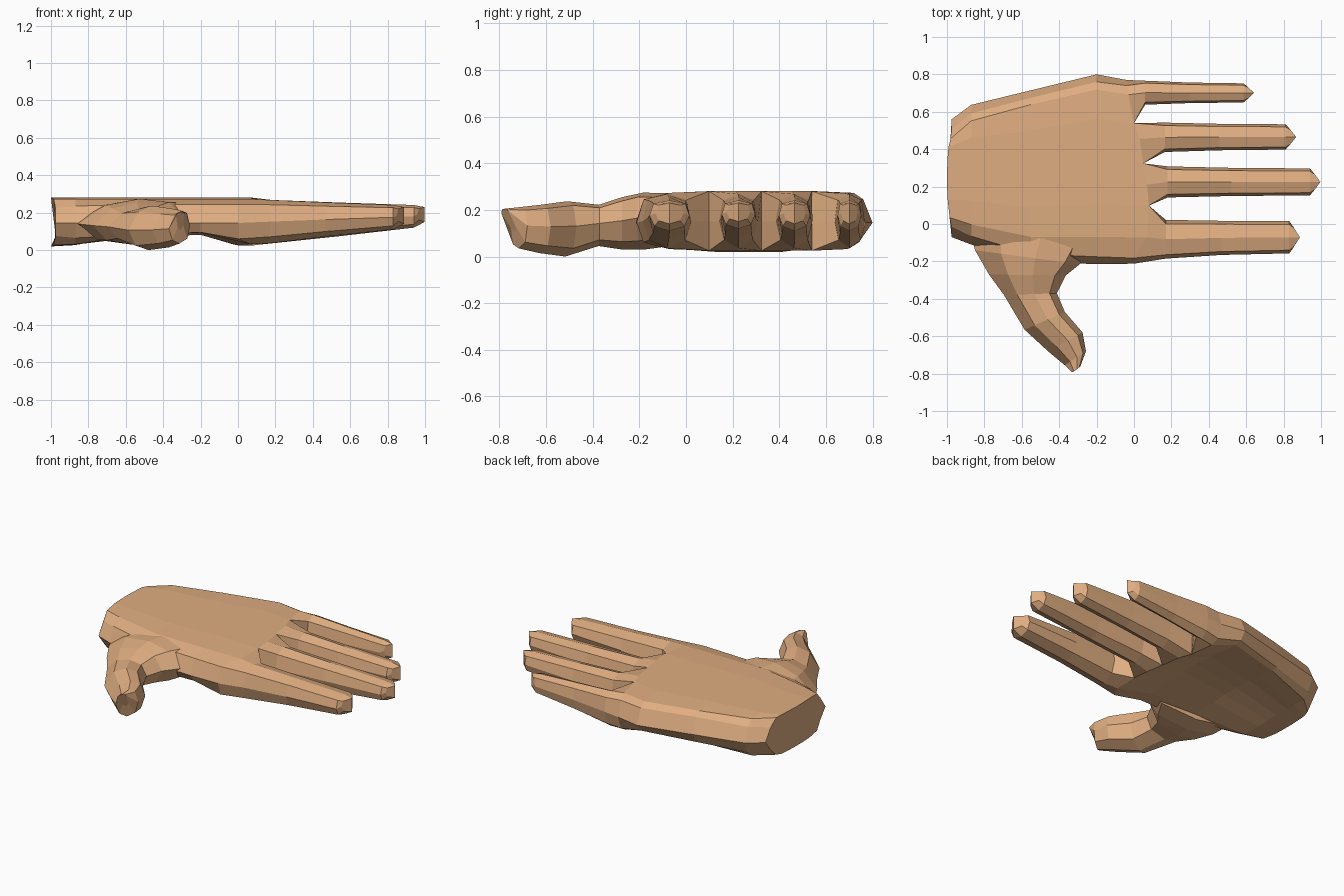
import bpy, bmesh, math

if "Cube" in bpy.data.objects:
    bpy.data.objects.remove(bpy.data.objects["Cube"])

skin = bpy.data.materials.new("skin")
skin.diffuse_color = (0.74, 0.42, 0.22, 1)
skin.use_nodes = True
skin.node_tree.nodes["Principled BSDF"].inputs["Base Color"].default_value = skin.diffuse_color


def finish(bm, name):
    bmesh.ops.recalc_face_normals(bm, faces=bm.faces)
    mesh = bpy.data.meshes.new(name)
    bm.to_mesh(mesh)
    bm.free()
    mesh.materials.append(skin)
    obj = bpy.data.objects.new(name, mesh)
    bpy.context.collection.objects.link(obj)
    return obj


def bridge(bm, a, b):
    n = len(a)
    for i in range(n):
        j = (i + 1) % n
        bm.faces.new((a[i], a[j], b[j], b[i]))


# boxy eight-sided finger section, and a thumb section leaning to its inner side
FINGER = [(-.8, .78), (0, 1), (.8, .78), (1, 0), (.75, -.7), (0, -1), (-.75, -.7), (-1, 0)]
THUMB = [(-.5, .72), (.15, 1), (.72, .85), (1, .1), (.75, -.7), (0, -1), (-.65, -.8), (-1, -.1)]

# ---- palm and fingers: one skin, palm rings split into four finger cells ----
bm = bmesh.new()
T = [0, .143, .316, .43, .546, .68, .765, .92, 1]   # webs and finger centres across the palm


def palm_ring(xs, y0, y1, zt, zb, cup, inset, drop, bulge=0):
    def y(i):
        raw = y0 + T[i] * (y1 - y0)
        low = y0 + inset * (1 if i == 0 else 1.9)
        high = y1 - inset * (1 if i == 8 else 1.9)
        if i in (0, 8):
            return low if i == 0 else high
        return min(max(raw, low), high) if i in (1, 7) else raw

    def x(i):
        return xs[i] - bulge * math.sin(math.pi * T[i])

    def fall(i):
        return drop if i in (0, 8) else .007 if i in (1, 7) else 0
    top = [(x(i), y(i), zt - fall(i)) for i in range(9)]
    bot = [(x(i), y(i), zb + fall(i) + (0 if i in (0, 8) else cup * math.sin(math.pi * T[i])))
           for i in reversed(range(9))]
    pts = top + [(xs[8], y1, .145)] + bot + [(xs[0], y0, .145)]
    return [bm.verts.new(p) for p in pts]


# x, thumb side y, little finger side y, top z, bottom z, cup depth, inset, drop
palm = [(-.975, -.07, .56, .28, .02, 0, .055, .055),
        (-.87, -.11, .637, .28, .02, .01, .045, .045),
        (-.55, -.20, .715, .28, .045, .06, .04, .035),
        (-.20, -.215, .80, .28, .06, .06, .04, .035)]
rings = [palm_ring([s[0]] * 9, *s[1:], .025 if i == 0 else 0) for i, s in enumerate(palm)]
knuckle_x = [.0, .07, .08, .07, .05, .03, 0, -.03, -.04]
K = palm_ring(knuckle_x, -.212, .77, .28, .025, 0, .03, .035)
rings.append(K)
for a, b in zip(rings, rings[1:]):
    bridge(bm, a, b)
bm.faces.new(rings[0])

# web vertices halfway down each valley between fingers
web = {i: bm.verts.new((K[2 * i].co.x - .005, K[2 * i].co.y, .15)) for i in (1, 2, 3)}
web[0], web[4] = K[19], K[9]

# base x, base y range, end x, end y range (index, middle, ring, little)
fingers = [(.17, -.185, .022, .83, -.157, .015),
           (.18, .142, .308, .94, .153, .297),
           (.165, .385, .542, .81, .398, .533),
           (.06, .638, .766, .585, .65, .752)]
for i, (xb, b0, b1, xe, e0, e1) in enumerate(fingers):
    l, m, r = 2 * i, 2 * i + 1, 2 * i + 2
    prev = [K[l], K[m], K[r], web[i + 1], K[18 - r], K[18 - m], K[18 - l], web[i]]
    low = .12 if i == 1 else .11
    ym0, ym1, yc, h = b0 + (e0 - b0) * .7, b1 + (e1 - b1) * .7, (e0 + e1) / 2, (e1 - e0) / 2
    # x, y range, top z, bottom z, how far the sides lag behind the middle
    stations = [(xb, b0, b1, .268, .036, 0),
                (xb + (xe - xb) * .45, ym0, ym1, .255, .072, 0),
                (xe, e0, e1, .241, low, 0),
                (xe + .057, yc - .7 * h, yc + .7 * h, .23, low + .03, .038)]
    for x, y0, y1, zt, zb, lag in stations:
        c, w, zc, v = (y0 + y1) / 2, (y1 - y0) / 2, (zt + zb) / 2, (zt - zb) / 2
        ring = [bm.verts.new((x - lag * abs(a), c + w * a, zc + v * b)) for a, b in FINGER]
        bridge(bm, prev, ring)
        prev = ring
    # fingertip: two faces meeting at an upright ridge
    bm.faces.new(prev[1:6])
    bm.faces.new(prev[5:] + prev[:2])
finish(bm, "palm_and_fingers")

# ---- thumb: loft between wrist-side and finger-side edges ----
bm = bmesh.new()
# wrist-side x y, finger-side x y, top z, bottom z
thumb = [(-.88, -.03, -.22, -.11, .272, .045),
         (-.85, -.14, -.29, -.215, .274, .03),
         (-.775, -.27, -.365, -.275, .255, .03),
         (-.695, -.38, -.412, -.37, .222, .045),
         (-.585, -.565, -.37, -.47, .237, .0),
         (-.46, -.68, -.275, -.58, .222, .015),
         (-.37, -.755, -.257, -.68, .212, .035)]
prev = None
for x0, y0, x1, y1, zt, zb in thumb:
    zc, v = (zt + zb) / 2, (zt - zb) / 2
    ring = []
    for a, b in THUMB:
        t = (a + 1) / 2
        ring.append(bm.verts.new((x0 + (x1 - x0) * t, y0 + (y1 - y0) * t, zc + v * b)))
    if prev:
        bridge(bm, prev, ring)
    else:
        bm.faces.new(ring)
    prev = ring
# pointed tip, its underside sloping back
tip = []
for a, b in THUMB:
    t, back = (a + 1) / 2, max(0, -b)
    tip.append(bm.verts.new((-.332 + .045 * t, -.797 + .035 * t + .05 * back,
                             .195 + .01 * max(0, b) - .09 * back)))
bridge(bm, prev, tip)
bm.faces.new(tip)
finish(bm, "thumb")
